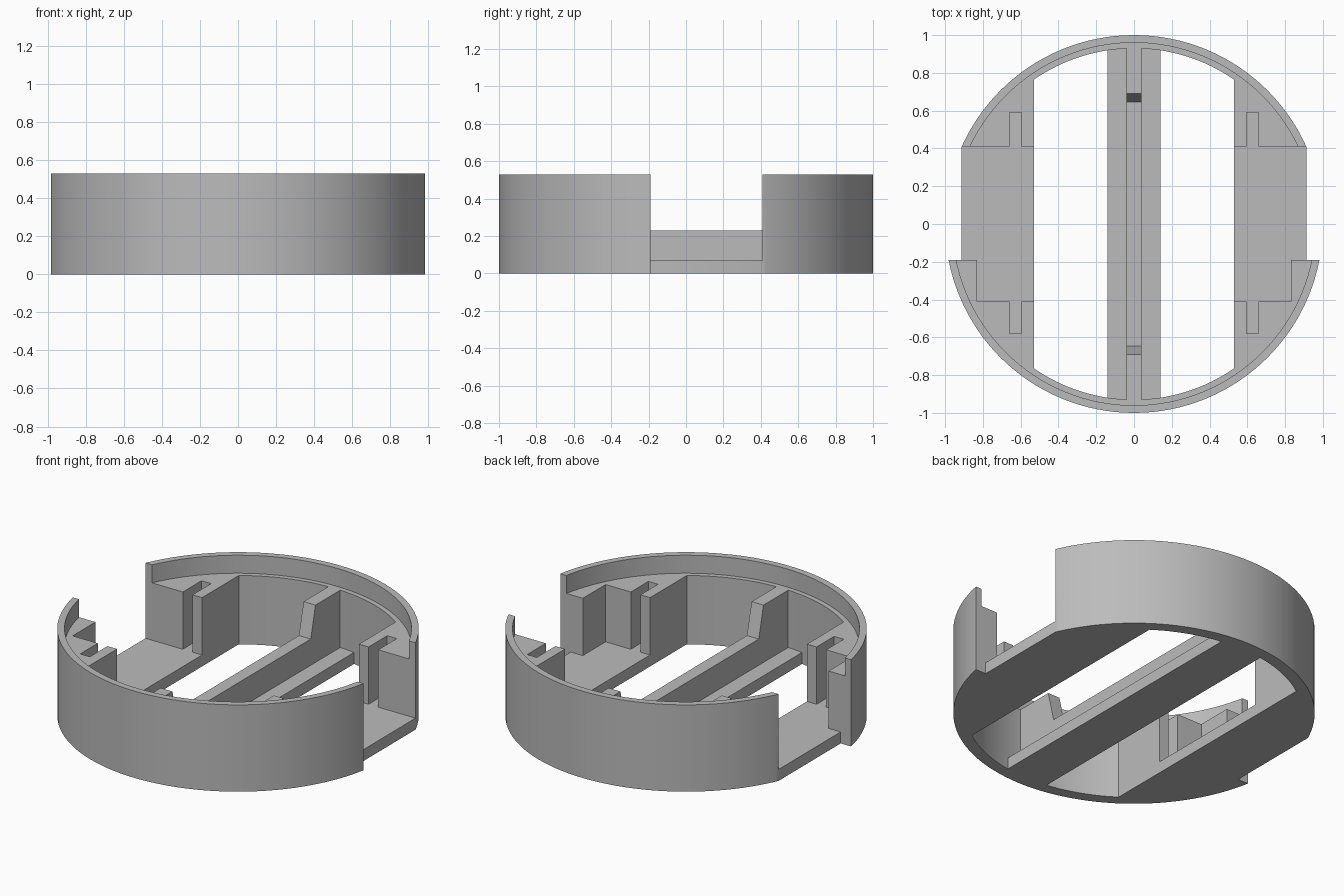
import bpy
import bmesh
from math import acos, cos, sin, pi, radians
from mathutils import Matrix

HEIGHT, LEDGE, FLOOR = 0.53, 0.42, 0.07
INNER, RECESS = 0.93, 0.96
BAY = 0.53          # half width of the open middle
SIDES = 128

cube = bpy.data.objects.get("Cube")
if cube:
    bpy.data.objects.remove(cube, do_unlink=True)

grey = bpy.data.materials.new("plain grey")
grey.use_nodes = True
colour = (0.5, 0.5, 0.5, 1)
grey.diffuse_color = colour
grey.node_tree.nodes["Principled BSDF"].inputs["Base Color"].default_value = colour


def arc(radius, start, end, steps):
    """Points along a circle between two angles."""
    angles = [start + (end - start) * i / steps for i in range(steps + 1)]
    return [(radius * cos(a), radius * sin(a)) for a in angles]


def circle(radius):
    return arc(radius, 0, 2 * pi, SIDES)[:-1]


def strip(half_width, radius, steps):
    """Strip along y whose ends follow a circle."""
    a = acos(half_width / radius)
    return arc(radius, a, pi - a, steps) + arc(radius, pi + a, 2 * pi - a, steps)


def prism(name, outline, low, high, matrix=None):
    """Extrude a flat outline from low to high."""
    bm = bmesh.new()
    face = bm.faces.new([bm.verts.new((u, v, low)) for u, v in outline])
    top = bmesh.ops.extrude_face_region(bm, geom=[face])["geom"]
    verts = [g for g in top if isinstance(g, bmesh.types.BMVert)]
    bmesh.ops.translate(bm, verts=verts, vec=(0, 0, high - low))
    if matrix:
        bm.transform(matrix)
    bmesh.ops.recalc_face_normals(bm, faces=bm.faces)
    mesh = bpy.data.meshes.new(name)
    bm.to_mesh(mesh)
    bm.free()
    mesh.materials.append(grey)
    obj = bpy.data.objects.new(name, mesh)
    bpy.context.collection.objects.link(obj)
    return obj


def activate(obj):
    bpy.ops.object.select_all(action="DESELECT")
    obj.select_set(True)
    bpy.context.view_layer.objects.active = obj


def cut(target, cutter):
    """Subtract the cutter and discard it."""
    cutter.hide_render = True
    mod = target.modifiers.new("cut", "BOOLEAN")
    mod.operation = "DIFFERENCE"
    mod.solver = "EXACT"
    mod.object = cutter
    activate(target)
    bpy.ops.object.modifier_apply(modifier=mod.name)
    bpy.data.objects.remove(cutter, do_unlink=True)


# Round housing with a lid recess and an open middle
housing = prism("housing", circle(1), 0, HEIGHT)
cut(housing, prism("recess_cutter", circle(RECESS), LEDGE, 1))
cut(housing, prism("middle_cutter", strip(BAY, INNER, 32), -0.2, 0.8))

# Side bays with narrow slots, open through the outer wall
bay = [(0.45, -0.41), (0.595, -0.41), (0.595, -0.58), (0.66, -0.58),
       (0.66, -0.41), (0.83, -0.41), (0.83, -0.19), (1.2, -0.19),
       (1.2, 0.41), (0.66, 0.41), (0.66, 0.59), (0.595, 0.59),
       (0.595, 0.41), (0.45, 0.41)]
trim = [(0.912, -0.19), (1.2, -0.19), (1.2, 0.41), (0.912, 0.41)]
for side in (1, -1):
    flip = Matrix.Diagonal((side, 1, 1, 1))
    cut(housing, prism("bay_cutter", bay, FLOOR, 0.9, flip))
    cut(housing, prism("floor_edge_cutter", trim, -0.1, 0.2, flip))

activate(housing)
bpy.ops.object.shade_smooth_by_angle(angle=radians(30))

# Flat rail across the middle
prism("rail_base", strip(0.14, INNER + 0.002, 8), 0, FLOOR)

# Upright rib on the rail, rising to the ledge at both ends
half = [(0.93, 0.05), (0.93, LEDGE), (0.69, LEDGE), (0.645, 0.23)]
rib = half + [(-y, z) for y, z in reversed(half)]
to_yz = Matrix(((0, 0, 1, 0), (1, 0, 0, 0), (0, 1, 0, 0), (0, 0, 0, 1)))
prism("rail_rib", rib, -0.04, 0.04, to_yz)
